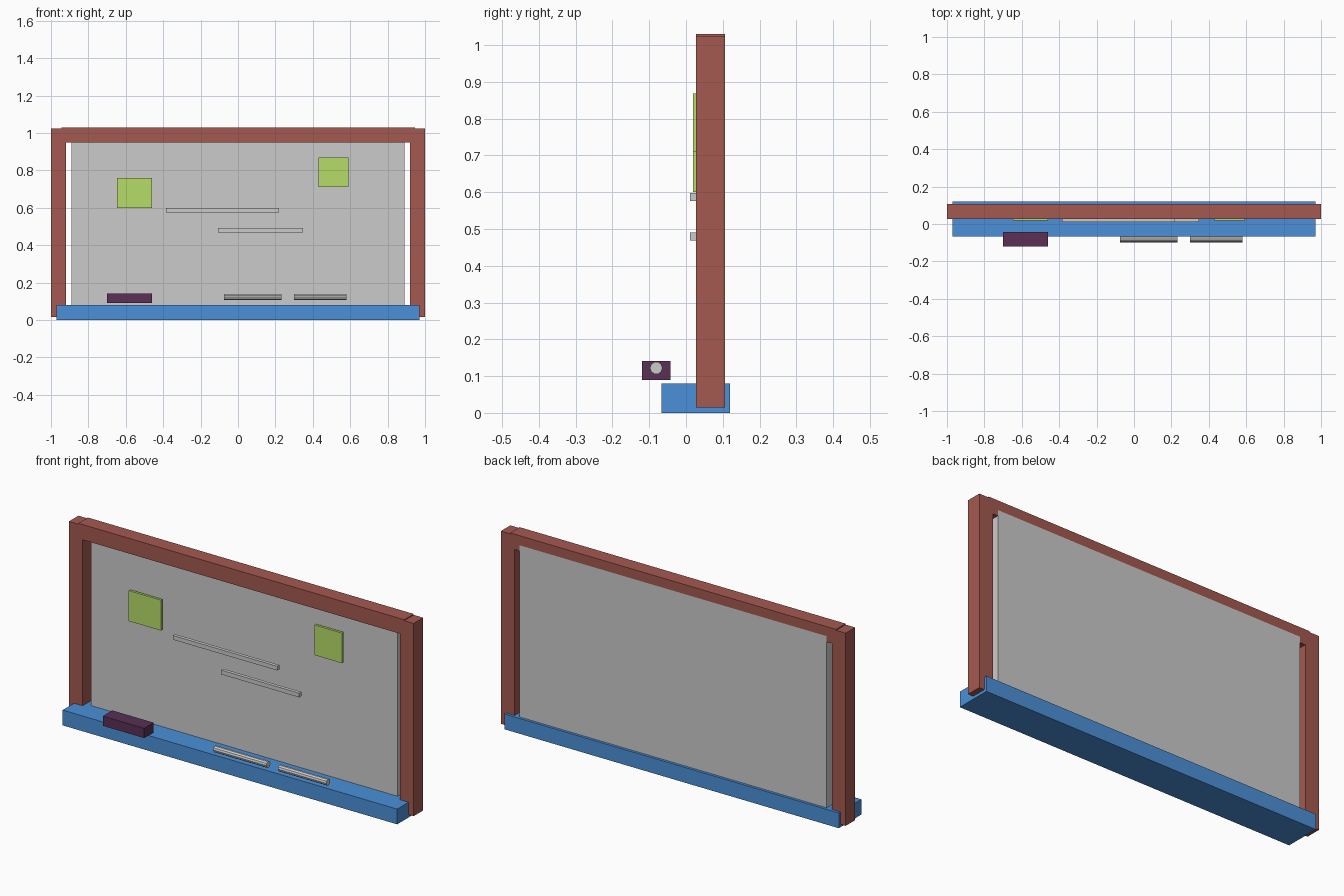
import bpy
import bmesh
from math import pi
from mathutils import Matrix

if "Cube" in bpy.data.objects:
    bpy.data.objects.remove(bpy.data.objects["Cube"])


def material(name, rgb):
    m = bpy.data.materials.new(name)
    m.diffuse_color = (*rgb, 1)
    m.use_nodes = True
    m.node_tree.nodes["Principled BSDF"].inputs["Base Color"].default_value = m.diffuse_color
    return m


wood = material("red_wood", (0.37, 0.10, 0.08))
blue = material("blue", (0.07, 0.28, 0.69))
green = material("lime_paper", (0.46, 0.72, 0.14))
purple = material("dark_purple", (0.10, 0.03, 0.09))


def finish(name, bm, mat):
    mesh = bpy.data.meshes.new(name)
    bm.to_mesh(mesh)
    bm.free()
    ob = bpy.data.objects.new(name, mesh)
    bpy.context.collection.objects.link(ob)
    if mat:
        mesh.materials.append(mat)
    return ob


def box(name, x, y, z, mat=None):
    """Box from (min, max) ranges on each axis."""
    bm = bmesh.new()
    size = [r[1] - r[0] for r in (x, y, z)]
    mid = [(r[0] + r[1]) / 2 for r in (x, y, z)]
    bmesh.ops.create_cube(bm, size=1, matrix=Matrix.Translation(mid) @ Matrix.Diagonal((*size, 1)))
    return finish(name, bm, mat)


def rod(name, x, y, z, radius, sides=10):
    """Low-poly rod lying along x."""
    bm = bmesh.new()
    place = Matrix.Translation(((x[0] + x[1]) / 2, y, z)) @ Matrix.Rotation(pi / 2, 4, 'Y')
    bmesh.ops.create_cone(bm, cap_ends=True, segments=sides, radius1=radius,
                          radius2=radius, depth=x[1] - x[0], matrix=place)
    return finish(name, bm, None)


# Writing panel, flush with the back of the frame
box("board_panel", (-0.89, 0.89), (0.052, 0.106), (0.05, 0.98))

# Frame
frame_y = (0.027, 0.106)
box("left_post", (-1.0, -0.92), frame_y, (0.015, 1.025), wood)
box("right_post", (0.92, 1.0), frame_y, (0.015, 1.025), wood)
box("top_rail", (-0.945, 0.945), frame_y, (0.95, 1.03), wood)

# Tray along the bottom
box("tray", (-0.97, 0.97), (-0.067, 0.12), (0.0, 0.08), blue)

# Eraser and markers above the tray
box("eraser", (-0.70, -0.46), (-0.12, -0.042), (0.09, 0.141), purple)
for i, x in enumerate([(-0.075, 0.233), (0.30, 0.58)], 1):
    rod(f"marker_{i}", x, -0.081, 0.122, 0.017)

# Paper notes
for i, (x, z) in enumerate([((-0.647, -0.46), (0.60, 0.76)),
                            ((0.43, 0.59), (0.71, 0.868))], 1):
    box(f"note_{i}", x, (0.019, 0.032), z, green)

# Written lines
for i, (x, z) in enumerate([((-0.385, 0.22), (0.576, 0.598)),
                            ((-0.107, 0.347), (0.469, 0.491))], 1):
    box(f"written_line_{i}", x, (0.011, 0.029), z)
